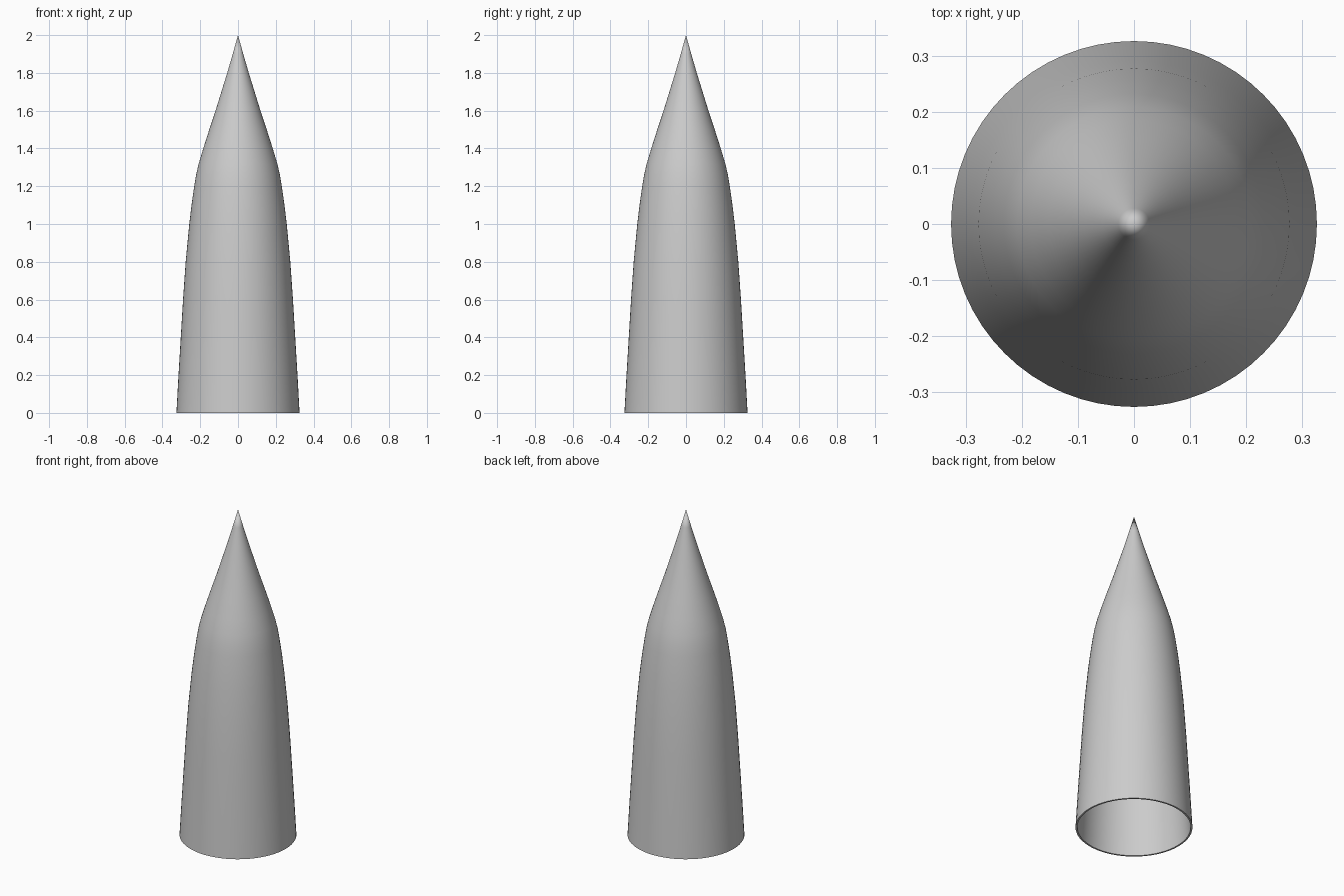
import bpy
import bmesh
import math

default = bpy.data.objects.get("Cube")
if default:
    bpy.data.objects.remove(default, do_unlink=True)

SEGMENTS = 64
WALL = 0.01

# Outer profile as (radius, height), from open base to tip
PROFILE = [
    (0.326, 0.0), (0.315, 0.2), (0.303, 0.4), (0.291, 0.6), (0.277, 0.8),
    (0.258, 1.0), (0.246, 1.1), (0.232, 1.2), (0.222, 1.26), (0.208, 1.32),
    (0.184, 1.4), (0.152, 1.5), (0.119, 1.6), (0.088, 1.7), (0.057, 1.8),
    (0.028, 1.9),
]


def add_skin(bm, profile, tip_height):
    """Turn a profile about z, close it at the tip, and return its base ring."""
    rings = []
    for radius, z in profile:
        ring = []
        for i in range(SEGMENTS):
            a = math.tau * i / SEGMENTS
            ring.append(bm.verts.new((radius * math.cos(a), radius * math.sin(a), z)))
        rings.append(ring)
    tip = bm.verts.new((0, 0, tip_height))
    for i in range(SEGMENTS):
        j = (i + 1) % SEGMENTS
        for low, high in zip(rings, rings[1:]):
            bm.faces.new((low[i], low[j], high[j], high[i]))
        bm.faces.new((rings[-1][i], rings[-1][j], tip))
    return rings[0]


# Hollow pointed shell: outer skin, inner skin and the rim joining them
bm = bmesh.new()
outer = add_skin(bm, PROFILE, 2.0)
inner = add_skin(bm, [(r - WALL, z) for r, z in PROFILE], 2.0 - 3 * WALL)
for i in range(SEGMENTS):
    j = (i + 1) % SEGMENTS
    bm.faces.new((outer[i], inner[i], inner[j], outer[j]))
bmesh.ops.recalc_face_normals(bm, faces=bm.faces)

mesh = bpy.data.meshes.new("pointed_shell")
bm.to_mesh(mesh)
bm.free()
shell = bpy.data.objects.new("pointed_shell", mesh)
bpy.context.collection.objects.link(shell)

# Plain grey material
colour = (0.6, 0.6, 0.6, 1.0)
grey = bpy.data.materials.new("plain_grey")
grey.use_nodes = True
grey.diffuse_color = colour
for node in grey.node_tree.nodes:
    if node.type == 'BSDF_PRINCIPLED':
        node.inputs["Base Color"].default_value = colour
mesh.materials.append(grey)

# Smooth sides with a sharp rim
bpy.ops.object.select_all(action='DESELECT')
shell.select_set(True)
bpy.context.view_layer.objects.active = shell
bpy.ops.object.shade_smooth_by_angle(angle=math.radians(40))
